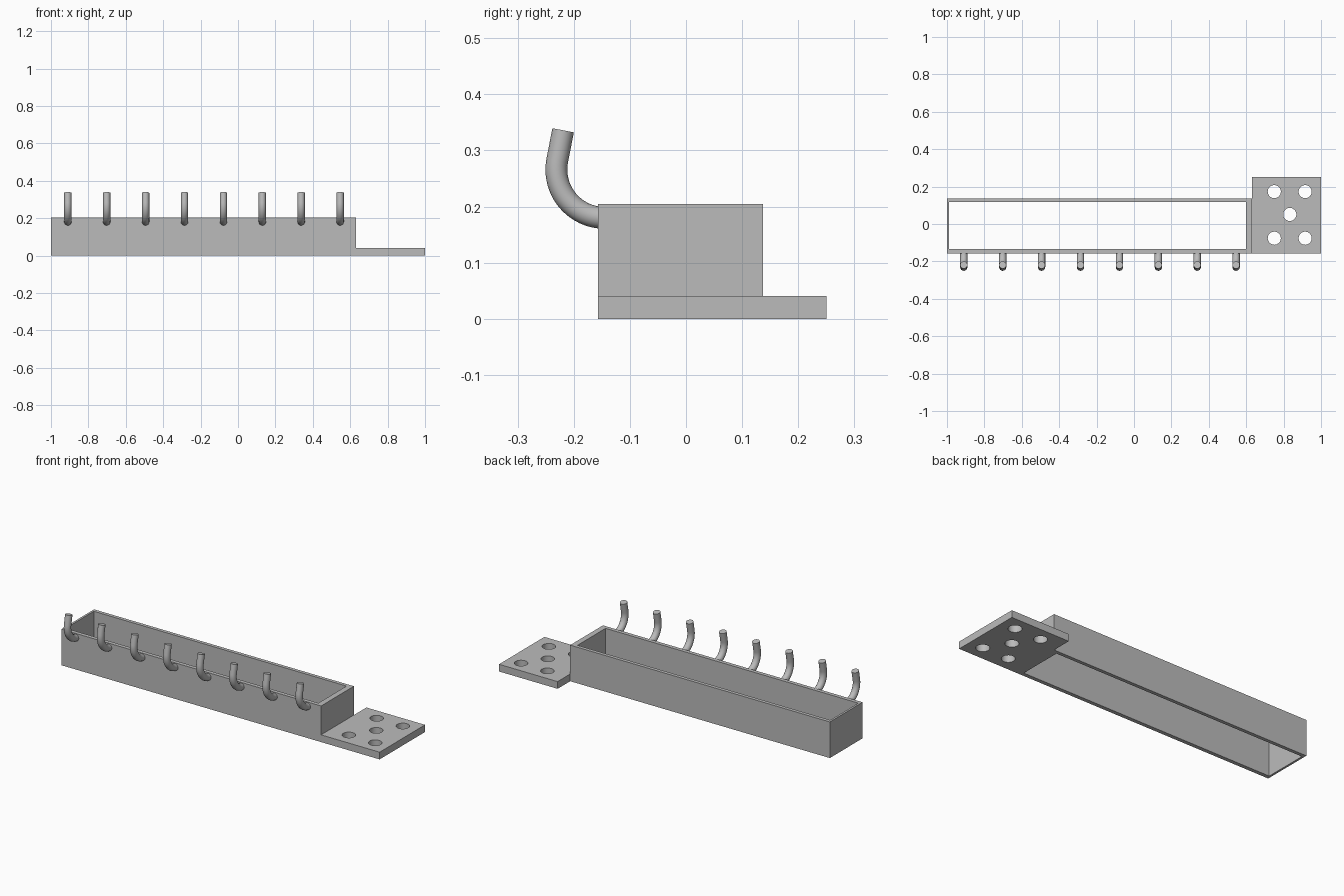
import bpy
from math import sin, cos, radians

cube = bpy.data.objects.get("Cube")
if cube:
    bpy.data.objects.remove(cube, do_unlink=True)

grey = bpy.data.materials.new("plain grey")
grey.use_nodes = True
colour = (0.5, 0.5, 0.5, 1)
grey.diffuse_color = colour
grey.node_tree.nodes["Principled BSDF"].inputs["Base Color"].default_value = colour


def select(ob):
    bpy.ops.object.select_all(action='DESELECT')
    ob.select_set(True)
    bpy.context.view_layer.objects.active = ob


def box(name, lo, hi):
    """Block between two opposite corners."""
    bpy.ops.mesh.primitive_cube_add(size=1)
    ob = bpy.context.object
    ob.name = name
    for v in ob.data.vertices:
        v.co = [lo[i] if v.co[i] < 0 else hi[i] for i in range(3)]
    ob.data.materials.append(grey)
    return ob


def cut(ob, cutter):
    """Subtract the cutter from the block and remove it."""
    cutter.hide_render = True
    mod = ob.modifiers.new("cut", 'BOOLEAN')
    mod.operation = 'DIFFERENCE'
    mod.solver = 'EXACT'
    mod.object = cutter
    select(ob)
    bpy.ops.object.modifier_apply(modifier=mod.name)
    bpy.data.objects.remove(cutter, do_unlink=True)


# Open rectangular frame, no floor
JOINT, FRONT = 0.632, -0.157
tray = box("tray_walls", (-1, FRONT, 0), (JOINT, 0.137, 0.205))
cut(tray, box("tray_cutter", (-0.988, -0.135, -0.1), (0.6, 0.117, 0.3)))

# Mounting plate with five screw holes
plate = box("mounting_plate", (JOINT, FRONT, 0), (1, 0.25, 0.041))
holes = [(x, y) for x in (0.75, 0.915) for y in (-0.076, 0.173)] + [(0.833, 0.051)]
for x, y in holes:
    bpy.ops.mesh.primitive_cylinder_add(vertices=40, radius=0.035, depth=0.2,
                                        location=(x, y, 0.02))
    cut(plate, bpy.context.object)
select(plate)
bpy.ops.object.shade_smooth_by_angle(angle=radians(30))

# Hook: swept bend followed by a short straight tip
R, CY, CZ = 0.086, -0.145, 0.266
path = [(0, CY - R * sin(radians(a)), CZ - R * cos(radians(a)))
        for a in range(0, 101, 5)]
path.append((0, -0.219, 0.336))
curve = bpy.data.curves.new("hook", 'CURVE')
curve.dimensions = '3D'
curve.bevel_depth = 0.0195
curve.bevel_resolution = 6
curve.use_fill_caps = True
spline = curve.splines.new('POLY')
spline.points.add(len(path) - 1)
for point, co in zip(spline.points, path):
    point.co = (*co, 1)
hook = bpy.data.objects.new("hook_1", curve)
bpy.context.collection.objects.link(hook)
select(hook)
bpy.ops.object.convert(target='MESH')
hook = bpy.context.object
hook.data.materials.clear()
hook.data.materials.append(grey)
bpy.ops.object.shade_smooth_by_angle(angle=radians(40))

# Row of eight hooks along the front wall
for i in range(8):
    ob = hook if i == 0 else hook.copy()
    if i:
        ob.name = f"hook_{i + 1}"
        bpy.context.collection.objects.link(ob)
    ob.location.x = -0.91 + i * 0.208
